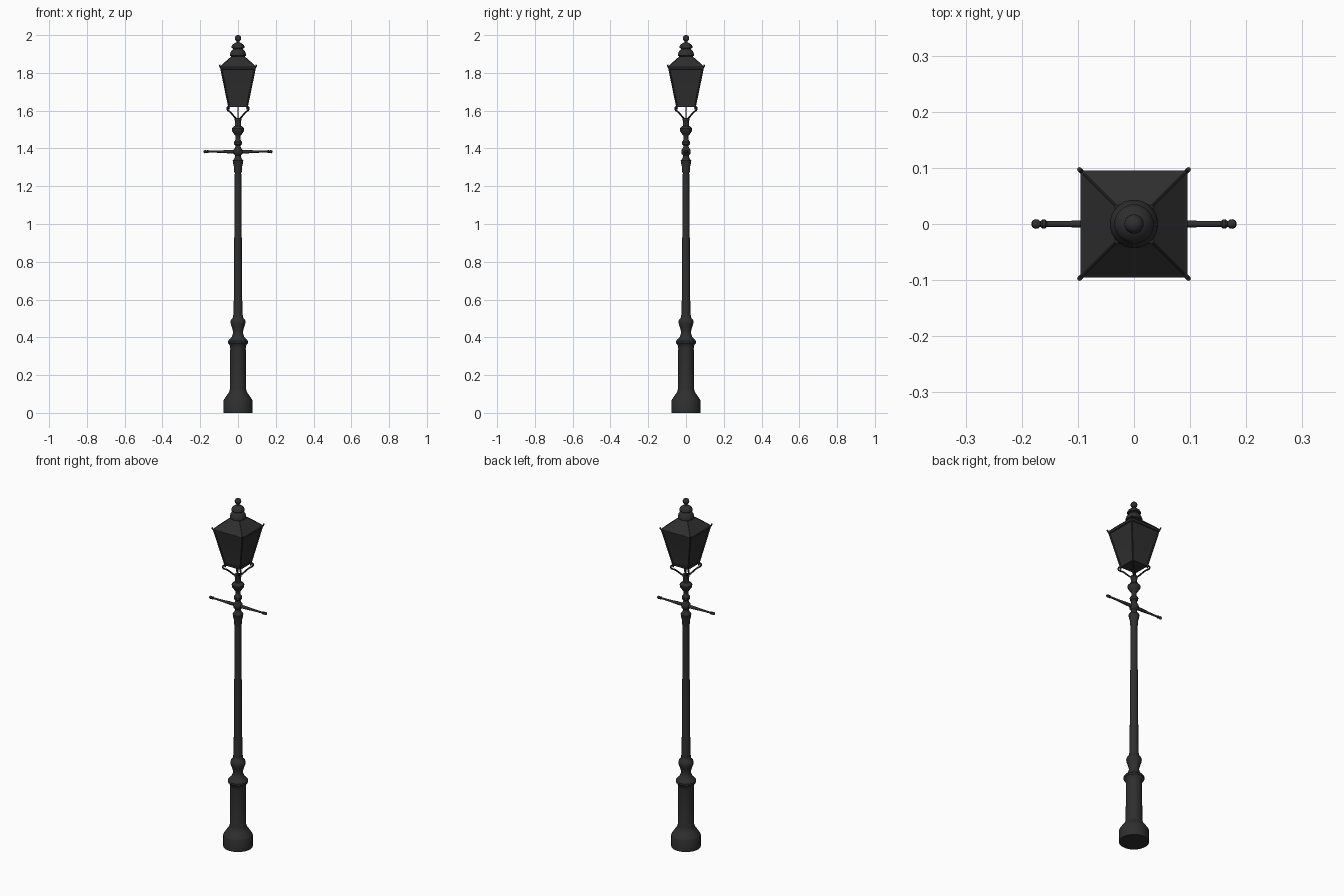
import bpy, bmesh, math
from mathutils import Vector

if "Cube" in bpy.data.objects:
    bpy.data.objects.remove(bpy.data.objects["Cube"])

iron = bpy.data.materials.new("black_iron")
iron.diffuse_color = (0.028, 0.028, 0.028, 1)
iron.use_nodes = True
iron.node_tree.nodes["Principled BSDF"].inputs["Base Color"].default_value = iron.diffuse_color


def finish(name, bm, angle=35):
    bmesh.ops.recalc_face_normals(bm, faces=bm.faces)
    me = bpy.data.meshes.new(name)
    bm.to_mesh(me)
    bm.free()
    ob = bpy.data.objects.new(name, me)
    bpy.context.collection.objects.link(ob)
    me.materials.append(iron)
    bpy.ops.object.select_all(action='DESELECT')
    ob.select_set(True)
    bpy.context.view_layer.objects.active = ob
    bpy.ops.object.shade_smooth_by_angle(angle=math.radians(angle))
    return ob


def lathe(name, profile, sides=32, turn=0.0, scale=1.0, angle=35):
    """Closed solid of revolution from (radius, height) pairs."""
    bm = bmesh.new()
    rings = []
    for r, z in profile:
        rings.append([bm.verts.new((r * scale * math.cos(turn + 2 * math.pi * i / sides),
                                    r * scale * math.sin(turn + 2 * math.pi * i / sides), z))
                      for i in range(sides)])
    for a, b in zip(rings, rings[1:]):
        for i in range(sides):
            j = (i + 1) % sides
            bm.faces.new((a[i], a[j], b[j], b[i]))
    bm.faces.new(rings[0][::-1])
    bm.faces.new(rings[-1])
    return finish(name, bm, angle)


def square(name, profile):
    """Four-sided solid; profile radii are half widths."""
    return lathe(name, profile, 4, math.pi / 4, math.sqrt(2), 20)


def tube(name, pts, radius, smooth=False):
    """Round bar through points, converted to a mesh."""
    cu = bpy.data.curves.new(name, 'CURVE')
    cu.dimensions = '3D'
    cu.bevel_depth = radius
    cu.bevel_resolution = 2
    cu.use_fill_caps = True
    cu.resolution_u = 5
    sp = cu.splines.new('NURBS' if smooth else 'POLY')
    sp.points.add(len(pts) - 1)
    for p, co in zip(sp.points, pts):
        p.co = (*co, 1)
    if smooth:
        sp.order_u = 3
        sp.use_endpoint_u = True
    ob = bpy.data.objects.new(name, cu)
    bpy.context.collection.objects.link(ob)
    cu.materials.append(iron)
    bpy.ops.object.select_all(action='DESELECT')
    ob.select_set(True)
    bpy.context.view_layer.objects.active = ob
    bpy.ops.object.convert(target='MESH')
    bpy.ops.object.shade_smooth_by_angle(angle=math.radians(40))


# Footing and pedestal
lathe("pedestal", [(.077, 0), (.077, .065), (.073, .072), (.058, .095), (.05, .105), (.046, .115),
                   (.043, .125), (.041, .34), (.044, .36), (.053, .37), (.053, .38), (.045, .39),
                   (.034, .40), (.027, .42), (.026, .43), (.031, .45), (.038, .47), (.040, .483),
                   (.036, .495), (.028, .503), (.025, .52)])

# Tapered shaft
lathe("shaft", [(.025, .51), (.023, .53), (.017, 1.29)], 24)

# Turned collars above the shaft
lathe("collars", [(.018, 1.27), (.021, 1.28), (.021, 1.30), (.026, 1.32), (.028, 1.335), (.022, 1.343),
                  (.015, 1.355), (.015, 1.363), (.023, 1.372), (.025, 1.384), (.023, 1.394),
                  (.015, 1.404), (.014, 1.415), (.021, 1.422), (.022, 1.434), (.015, 1.443),
                  (.012, 1.455), (.013, 1.465), (.022, 1.478), (.032, 1.492), (.033, 1.505),
                  (.026, 1.513), (.017, 1.52), (.016, 1.545), (.019, 1.55), (.018, 1.562)])

# Ladder bar with ball ends
bar = lathe("ladder_bar_half", [(.010, 0), (.009, .05), (.006, .10), (.005, .155), (.008, .158),
                                (.008, .163), (.005, .167), (.008, .171), (.0085, .176),
                                (.006, .181), (.002, .183)], 16)
bar.rotation_euler = (0, math.pi / 2, 0)
bar.location.z = 1.383
other = bar.copy()
other.name = "ladder_bar_other_half"
other.rotation_euler = (0, -math.pi / 2, 0)
bpy.context.collection.objects.link(other)

# Thin pipe between post and lantern
tube("gas_pipe", [(0, 0, 1.55), (0, 0, 1.63)], .003)

# Lantern panes, floor rim and top rim
square("lantern_panes", [(.047, 1.622), (.047, 1.628), (.090, 1.828)])
square("lantern_floor_rim", [(.049, 1.619), (.051, 1.622), (.052, 1.632), (.047, 1.632)])
square("lantern_top_rim", [(.088, 1.818), (.093, 1.82), (.095, 1.832), (.090, 1.836)])

# Hipped roof
square("lantern_roof", [(.093, 1.828), (.092, 1.834), (.066, 1.858), (.046, 1.875), (.034, 1.888)])

# Vented cap and ball finial
lathe("chimney_cap", [(.035, 1.87), (.037, 1.888), (.043, 1.891), (.043, 1.897), (.039, 1.910),
                      (.032, 1.921), (.026, 1.926), (.026, 1.930), (.035, 1.932), (.035, 1.938),
                      (.029, 1.949), (.018, 1.957), (.009, 1.961), (.007, 1.968)])
ball = [(.017 * math.sin(math.pi * t / 12) + .0002, 1.983 - .017 * math.cos(math.pi * t / 12))
        for t in range(13)]
lathe("ball_finial", ball, 24)

# Corner ribs, corner spikes and scrolled supports, one per corner
arm = [(.008, 1.555), (.020, 1.560), (.045, 1.583), (.062, 1.596), (.077, 1.600),
       (.082, 1.613), (.073, 1.622), (.066, 1.615), (.070, 1.608)]
for i in range(4):
    a = math.pi / 4 + i * math.pi / 2
    d = Vector((math.cos(a), math.sin(a), 0))
    at = lambda r, z: d * r + Vector((0, 0, z))
    tube("corner_rib", [at(.068, 1.622), at(.128, 1.828)], .0045)
    tube("corner_spike", [at(.122, 1.822), at(.132, 1.830), at(.138, 1.842)], .004)
    tube("roof_ridge", [at(.128, 1.834), at(.093, 1.858), at(.048, 1.886)], .002)
    tube("support_scroll", [at(r, z) for r, z in arm], .0045, True)
